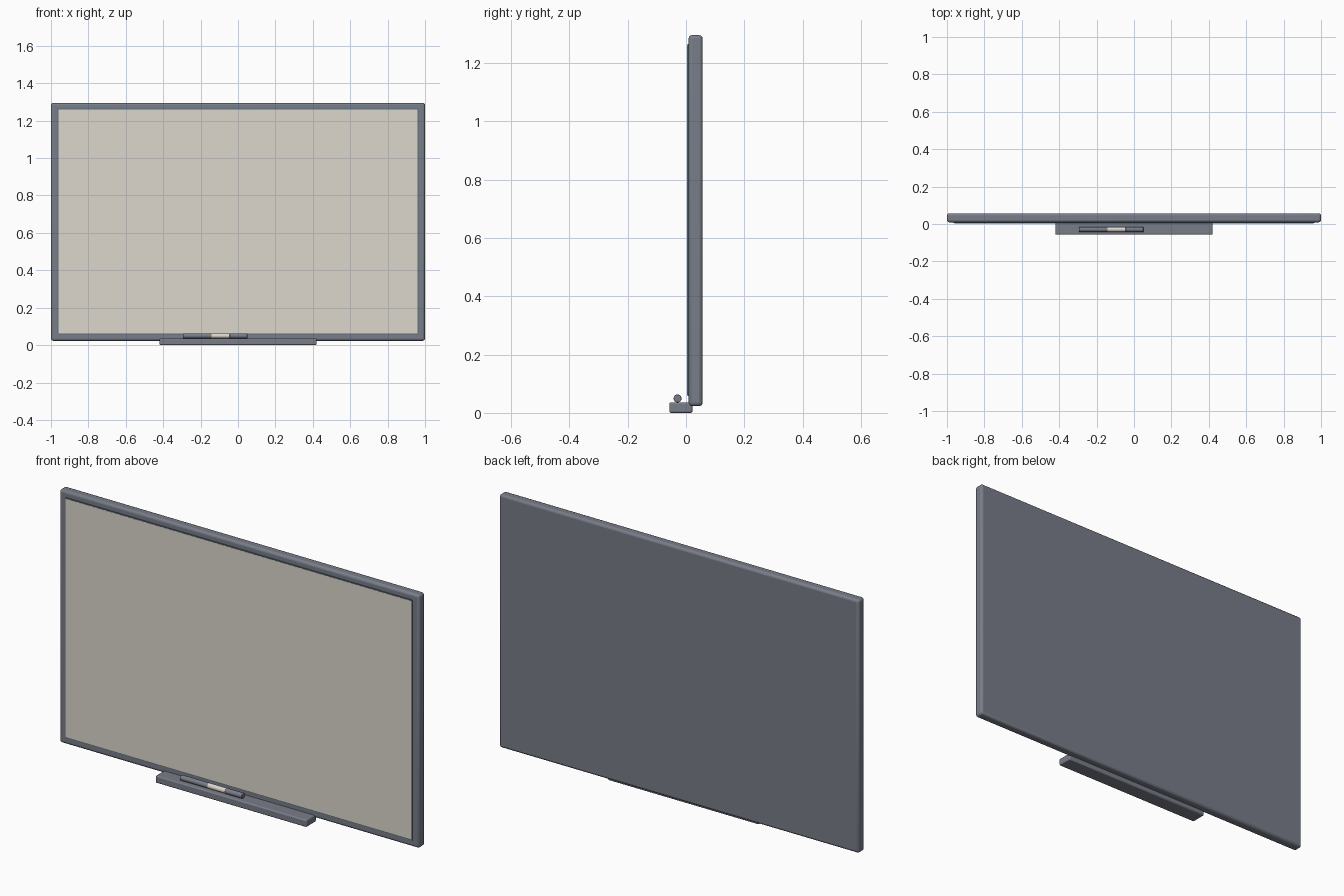
import bpy
import math

cube = bpy.data.objects.get("Cube")
if cube:
    bpy.data.objects.remove(cube, do_unlink=True)


def material(name, colour):
    m = bpy.data.materials.new(name)
    m.use_nodes = True
    m.diffuse_color = (*colour, 1)
    m.node_tree.nodes["Principled BSDF"].inputs["Base Color"].default_value = (*colour, 1)
    return m


slate = material("slate grey", (0.19, 0.205, 0.25))
ivory = material("warm white", (0.72, 0.68, 0.61))
teal = material("dark blue grey", (0.10, 0.16, 0.20))


def finish(ob, name, mat, bevel=0, segments=3):
    ob.name = name
    ob.data.materials.append(mat)
    if bevel:
        b = ob.modifiers.new("rounded edges", 'BEVEL')
        b.width = bevel
        b.segments = segments
    bpy.ops.object.shade_smooth_by_angle(angle=math.radians(35))
    return ob


def box(name, mat, low, high, bevel=0):
    centre = [(a + b) / 2 for a, b in zip(low, high)]
    bpy.ops.mesh.primitive_cube_add(size=1, location=centre)
    ob = bpy.context.object
    ob.scale = [b - a for a, b in zip(low, high)]
    bpy.ops.object.transform_apply(location=False, rotation=False, scale=True)
    return finish(ob, name, mat, bevel)


def rod(name, mat, start, end, radius, bevel=0):
    bpy.ops.mesh.primitive_cylinder_add(
        vertices=24, radius=radius, depth=end - start,
        location=((start + end) / 2, -0.029, 0.0495), rotation=(0, math.pi / 2, 0))
    return finish(bpy.context.object, name, mat, bevel, 2)


# Board: rounded backing, thin surround and writing surface
box("board_frame", slate, (-1, 0.009, 0.023), (1, 0.057, 1.295), 0.012)
box("surface_surround", teal, (-0.965, 0.005, 0.058), (0.965, 0.012, 1.264))
box("writing_surface", ivory, (-0.961, 0.004, 0.062), (0.961, 0.006, 1.26))

# Pen tray under the lower edge
box("pen_tray", slate, (-0.42, -0.057, 0), (0.42, 0.022, 0.036), 0.006)

# Marker pen resting on the tray
rod("marker_barrel", slate, -0.295, -0.14, 0.0132, 0.002)
rod("marker_label", ivory, -0.142, -0.043, 0.0130)
rod("marker_cap", slate, -0.045, 0.05, 0.0136, 0.002)
